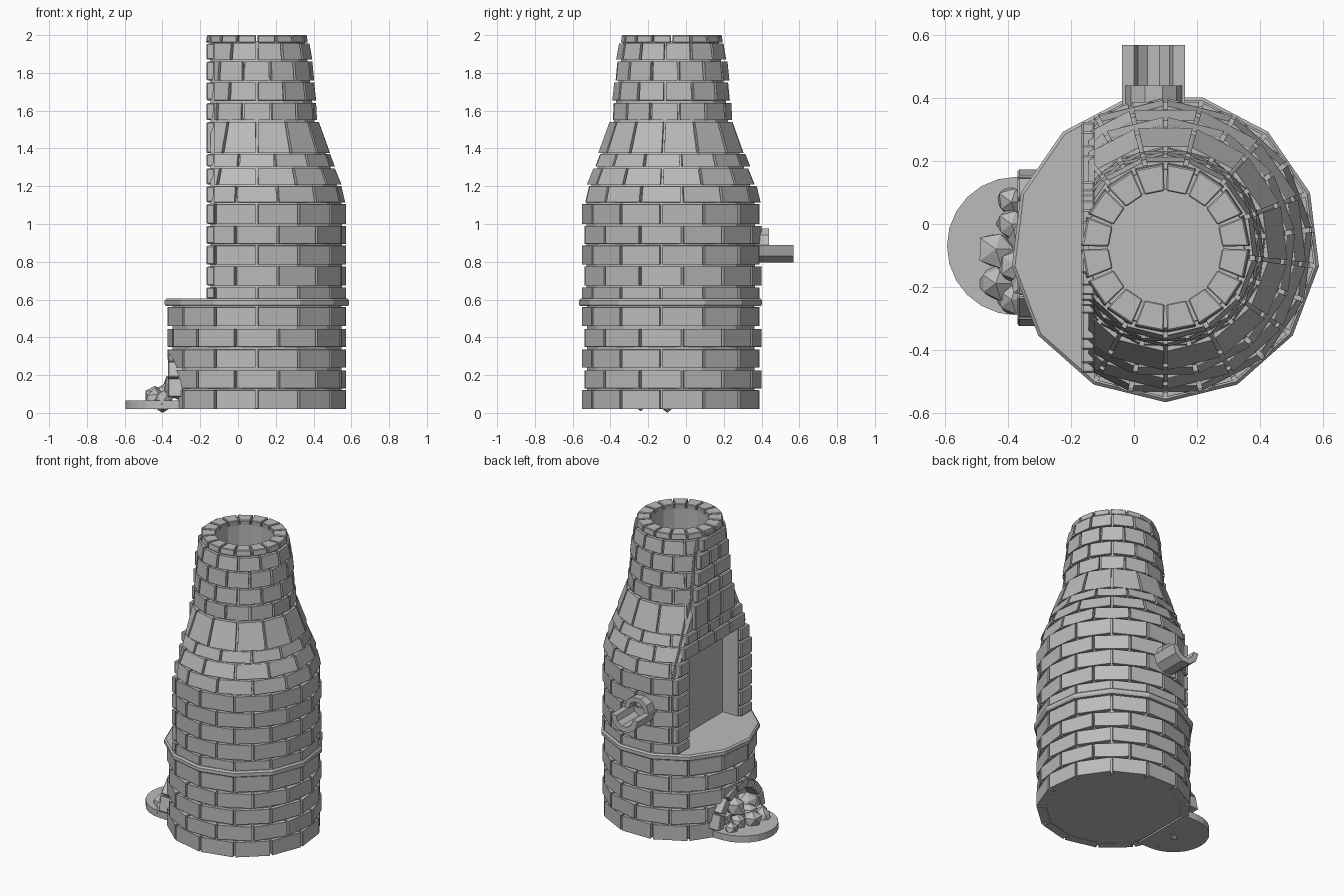
import bpy, bmesh, math, random
from mathutils import Vector

if "Cube" in bpy.data.objects:
    bpy.data.objects.remove(bpy.data.objects["Cube"])
random.seed(4)

CX, CY, N = 0.1, -0.075, 13      # tower axis and bricks per course
STEP = 2 * math.pi / N

stone = bpy.data.materials.new("grey stone")
stone.use_nodes = True
GREY = (0.5, 0.5, 0.5, 1)
stone.diffuse_color = GREY
stone.node_tree.nodes["Principled BSDF"].inputs["Base Color"].default_value = GREY


def finish(name, bm):
    bmesh.ops.recalc_face_normals(bm, faces=bm.faces)
    mesh = bpy.data.meshes.new(name)
    bm.to_mesh(mesh)
    bm.free()
    mesh.materials.append(stone)
    ob = bpy.data.objects.new(name, mesh)
    bpy.context.collection.objects.link(ob)
    return ob


def loft(bm, loops):
    """Skin matching closed loops of points and cap both ends."""
    rings = [[bm.verts.new(p) for p in loop] for loop in loops]
    for a, b in zip(rings, rings[1:]):
        for i in range(len(a)):
            j = (i + 1) % len(a)
            bm.faces.new((a[i], a[j], b[j], b[i]))
    bm.faces.new(rings[0][::-1])
    bm.faces.new(rings[-1])


def polar(r, a, z):
    return (CX + r * math.cos(a), CY + r * math.sin(a), z)


def circle(r, z, n=N):
    return [polar(r, -math.pi / 2 + i * 2 * math.pi / n, z) for i in range(n)]


def box(bm, x0, x1, y0, y1, z0, z1):
    loft(bm, [[(x0, y0, z), (x1, y0, z), (x1, y1, z), (x0, y1, z)] for z in (z0, z1)])


def slice_x(bm, x):
    """Remove everything on the -x side of a plane and close the cut."""
    cut = bmesh.ops.bisect_plane(bm, geom=bm.verts[:] + bm.edges[:] + bm.faces[:],
                                 plane_co=(x, 0, 0), plane_no=(-1, 0, 0), clear_outer=True)
    edges = [e for e in cut["geom_cut"] if isinstance(e, bmesh.types.BMEdge)]
    bmesh.ops.holes_fill(bm, edges=edges, sides=0)


def course(bm, z0, z1, r0, r1, shift, n=N, depth=0.06, gap=0.014):
    """One ring of wedge bricks leaning from radius r0 to r1."""
    for i in range(n):
        a = -math.pi / 2 + (i + shift) * 2 * math.pi / n
        b = a + 2 * math.pi / n
        loops = []
        for z, r in ((z0, r0), (z1, r1)):
            g = gap / 2 / r0
            loops.append([polar(r - depth, a + g, z), polar(r, a + g, z),
                          polar(r, b - g, z), polar(r - depth, b - g, z)])
        loft(bm, loops)


def bevel(ob, width):
    m = ob.modifiers.new("chamfer", "BEVEL")
    m.width, m.segments, m.limit_method = width, 1, "ANGLE"


def cut(ob, cutter):
    m = ob.modifiers.new("cut", "BOOLEAN")
    m.operation, m.object, m.solver = "DIFFERENCE", cutter, "EXACT"
    bpy.context.view_layer.objects.active = ob
    bpy.ops.object.modifier_apply(modifier=m.name)


# Brick courses: bottom, top, lower radius, upper radius
lower = [(0.02, 0.12), (0.13, 0.225), (0.24, 0.335), (0.35, 0.445), (0.46, 0.56)]
upper = [(0.605, 0.665, 0.475, 0.475), (0.675, 0.775, 0.475, 0.475),
         (0.785, 0.885, 0.475, 0.475), (0.895, 0.99, 0.475, 0.475),
         (1.0, 1.105, 0.475, 0.475), (1.115, 1.2, 0.47, 0.45),
         (1.21, 1.295, 0.45, 0.415), (1.305, 1.37, 0.415, 0.39),
         (1.375, 1.54, 0.39, 0.33), (1.55, 1.64, 0.32, 0.315),
         (1.655, 1.75, 0.315, 0.305), (1.76, 1.86, 0.305, 0.295),
         (1.87, 1.955, 0.295, 0.28)]

bm = bmesh.new()
for k, (z0, z1) in enumerate(lower):
    course(bm, z0, z1, 0.475, 0.475, 0.5 * (k % 2))
base_bricks = finish("base_bricks", bm)

bm = bmesh.new()
for k, (z0, z1, r0, r1) in enumerate(upper):
    course(bm, z0, z1, r0, r1, 0.5 * (k % 2))
slice_x(bm, -0.128)
tower_bricks = finish("tower_bricks", bm)
bevel(tower_bricks, 0.006)

# Rim of wedge stones around the flue
bm = bmesh.new()
course(bm, 1.96, 2.0, 0.27, 0.265, 0, n=16, depth=0.085, gap=0.01)
bevel(finish("rim_stones", bm), 0.004)

# Mortar cores behind the bricks
bm = bmesh.new()
loft(bm, [circle(0.45, 0.022), circle(0.45, 0.58)])
base_core = finish("base_core", bm)

bm = bmesh.new()
loft(bm, [circle(r - 0.022, z) for z, r in
          [(0.59, 0.475), (1.1, 0.475), (1.2, 0.45), (1.3, 0.415), (1.375, 0.39),
           (1.54, 0.33), (1.75, 0.305), (1.97, 0.278)]])
slice_x(bm, -0.145)
tower_core = finish("tower_core", bm)

# Ledge between base and tower
bm = bmesh.new()
loft(bm, [circle(0.485, 0.565), circle(0.492, 0.575), circle(0.492, 0.595), circle(0.482, 0.605)])
finish("ledge", bm)

# Cutters: doorway, flue and hearth mouth
DOOR_Y0, DOOR_Y1, DOOR_TOP = -0.35, 0.19, 1.21
bm = bmesh.new()
box(bm, -0.3, -0.03, DOOR_Y0, DOOR_Y1, 0.55, DOOR_TOP)
door_cutter = finish("door_cutter", bm)
bm = bmesh.new()
loft(bm, [circle(0.185, 1.3, 16), circle(0.185, 2.1, 16)])
flue_cutter = finish("flue_cutter", bm)


def arc(x, r, n, start=0.0, end=math.pi, y=CY, z=0.08):
    return [(x, y + r * math.cos(start + (end - start) * i / n),
             z + r * math.sin(start + (end - start) * i / n)) for i in range(n + 1)]


bm = bmesh.new()
mouth = [arc(x, 0.21, 10) + [(x, CY - 0.21, -0.05), (x, CY + 0.21, -0.05)] for x in (-0.6, -0.27)]
loft(bm, mouth)
mouth_cutter = finish("mouth_cutter", bm)

cut(tower_core, door_cutter)
cut(tower_core, flue_cutter)
cut(base_bricks, mouth_cutter)
cut(base_core, mouth_cutter)
bevel(base_bricks, 0.006)
for c in (door_cutter, flue_cutter, mouth_cutter):
    bpy.data.objects.remove(c)

# Flat brick face around and above the doorway
bm = bmesh.new()
for k, (z0, z1, r0, r1) in enumerate(upper + [(1.962, 1.995, 0.27, 0.265)]):
    half = math.sqrt(max(r1, 0.26) ** 2 - 0.25 ** 2)
    y0, y1 = CY - half, CY + half
    if z1 < DOOR_TOP:
        spans = [(y0, DOOR_Y0), (DOOR_Y1, y1)]
    else:
        count = max(1, round((y1 - y0) / 0.17) + k % 2)
        w = (y1 - y0) / count
        spans = [(y0 + i * w, y0 + (i + 1) * w) for i in range(count)]
    for a, b in spans:
        box(bm, -0.167, -0.125, a + 0.005, b - 0.005, z0, z1)
bevel(finish("face_bricks", bm), 0.006)

# Arch stones around the hearth mouth
bm = bmesh.new()
STONES = 7
for i in range(STONES):
    a, b = math.pi * (i + 0.04) / STONES, math.pi * (i + 0.96) / STONES
    loft(bm, [arc(x, 0.25, 1, a, b) + arc(x, 0.195, 1, b, a) for x in (-0.37, -0.29)])
bevel(finish("hearth_arch", bm), 0.005)

# Rounded hearth tray
bm = bmesh.new()
outline = [(-0.375 - 0.22 * math.sin(math.pi * i / 12), -0.07 + 0.22 * math.cos(math.pi * i / 12))
           for i in range(13)] + [(-0.28, -0.29), (-0.28, 0.15)]
loft(bm, [[(x, y, z) for x, y in outline] for z in (0.02, 0.065)])
finish("hearth_tray", bm)

# Heap of faceted lumps
bm = bmesh.new()
for x, y, z, r in [(-0.44, -0.08, 0.085, 0.065), (-0.44, -0.19, 0.07, 0.06), (-0.39, -0.24, 0.07, 0.055),
                   (-0.38, -0.13, 0.11, 0.06), (-0.39, 0.0, 0.09, 0.055), (-0.39, 0.07, 0.07, 0.05),
                   (-0.33, -0.18, 0.14, 0.065), (-0.33, -0.05, 0.16, 0.075), (-0.32, 0.06, 0.12, 0.06),
                   (-0.40, -0.10, 0.05, 0.05)]:
    lump = bmesh.ops.create_icosphere(bm, subdivisions=1, radius=r)["verts"]
    for v in lump:
        v.co = v.co * random.uniform(0.8, 1.15) + Vector((x, y, z))
        v.co.z = max(v.co.z, 0.0)
finish("hearth_lumps", bm)

# Spout: open trough with an arched collar at the wall
SX, SZ = 0.0625, 0.89


def half_ring(name, y0, y1, outer, inner, start, end):
    prof = []
    for r, s, e in ((outer, start, end), (inner, end, start)):
        prof += [(SX + r * math.cos(s + (e - s) * i / 5), SZ + r * math.sin(s + (e - s) * i / 5))
                 for i in range(6)]
    b = bmesh.new()
    loft(b, [[(x, y, z) for x, z in prof] for y in (y0, y1)])
    finish(name, b)


half_ring("spout_trough", 0.34, 0.57, 0.1, 0.062, math.pi, 2 * math.pi)
half_ring("spout_collar", 0.34, 0.44, 0.09, 0.058, 0, math.pi)
